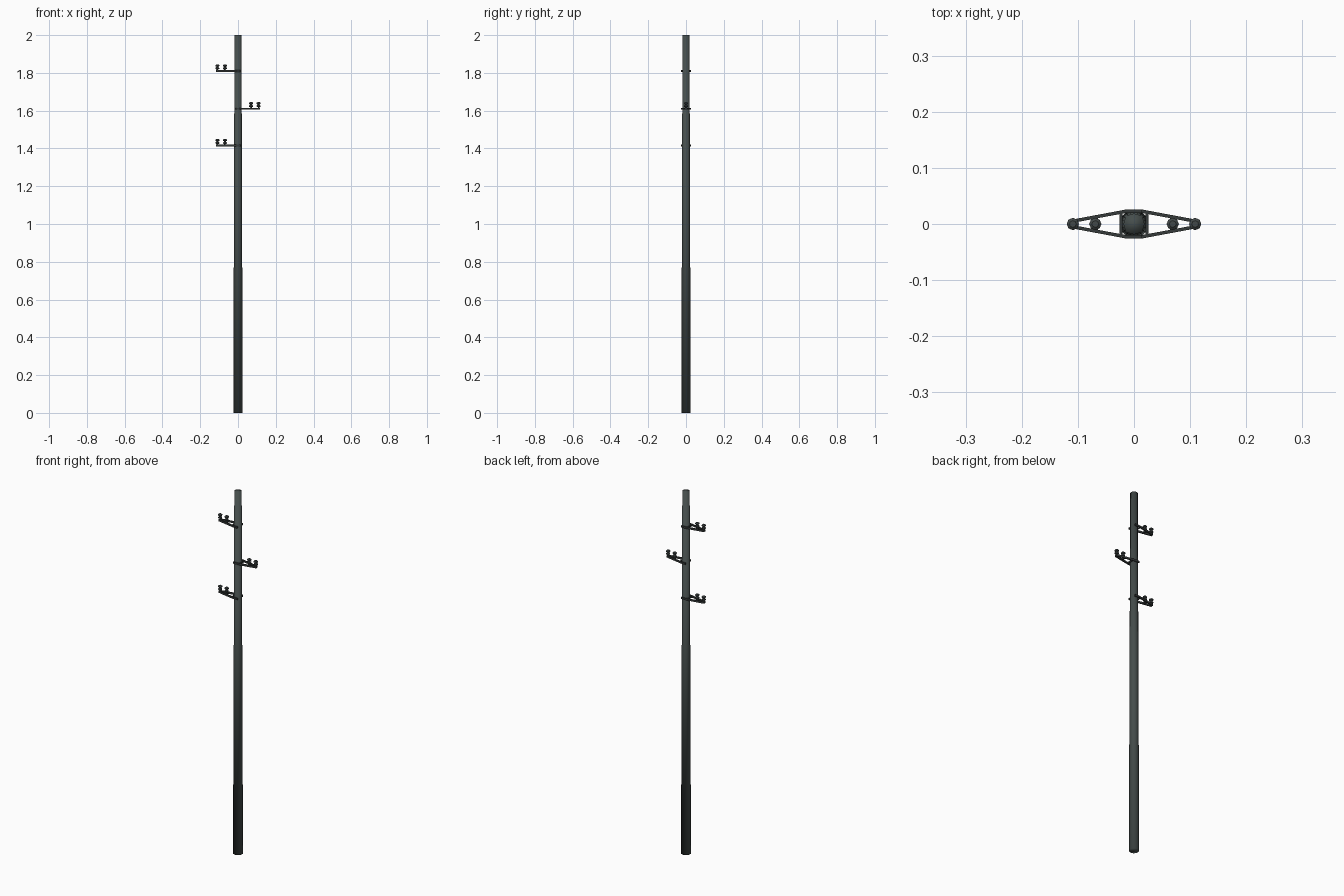
import bpy, bmesh, math
from mathutils import Vector

if "Cube" in bpy.data.objects:
    bpy.data.objects.remove(bpy.data.objects["Cube"])


def material(name, rgb):
    m = bpy.data.materials.new(name)
    m.diffuse_color = (*rgb, 1)
    m.use_nodes = True
    m.node_tree.nodes["Principled BSDF"].inputs["Base Color"].default_value = m.diffuse_color
    return m


POLE = material("grey green steel", (0.060, 0.075, 0.072))
ARM = material("dark bracket steel", (0.036, 0.042, 0.041))
GLASS = material("insulator grey", (0.055, 0.066, 0.066))


def finish(bm, name, mat, smooth=False):
    bmesh.ops.recalc_face_normals(bm, faces=bm.faces[:])
    me = bpy.data.meshes.new(name)
    bm.to_mesh(me)
    bm.free()
    me.materials.append(mat)
    for p in me.polygons:
        p.use_smooth = smooth
    ob = bpy.data.objects.new(name, me)
    bpy.context.collection.objects.link(ob)
    return ob


def lathe(name, profile, sides, mat, loc=(0, 0, 0), smooth=False):
    bm = bmesh.new()
    rings = []
    for r, z in profile:
        rings.append([bm.verts.new((loc[0] + r * math.cos(2 * math.pi * i / sides),
                                    loc[1] + r * math.sin(2 * math.pi * i / sides),
                                    loc[2] + z)) for i in range(sides)])
    for a, b in zip(rings, rings[1:]):
        for i in range(sides):
            j = (i + 1) % sides
            bm.faces.new((a[i], a[j], b[j], b[i]))
    bm.faces.new(rings[0][::-1])
    bm.faces.new(rings[-1])
    return finish(bm, name, mat, smooth)


def bar(bm, path, width, height, z):
    # rectangular bar swept along a flat path
    pts = [Vector(p) for p in path]
    rings = []
    for i, p in enumerate(pts):
        d = (pts[min(i + 1, len(pts) - 1)] - pts[max(i - 1, 0)]).normalized()
        n = Vector((-d.y, d.x)) * width / 2
        rings.append([bm.verts.new((p.x + s * n.x, p.y + s * n.y, z + h * height / 2))
                      for s, h in ((-1, -1), (1, -1), (1, 1), (-1, 1))])
    for a, b in zip(rings, rings[1:]):
        for i in range(4):
            j = (i + 1) % 4
            bm.faces.new((a[i], a[j], b[j], b[i]))
    bm.faces.new(rings[0])
    bm.faces.new(rings[-1])


# tapered pole, smooth across its caps
lathe("pole", [(0.025, 0), (0.0185, 2.0)], 20, POLE, smooth=True)

# bell-shaped insulator profile
BELL = [(0.004, -0.004), (0.004, 0.008), (0.010, 0.011), (0.010, 0.017),
        (0.006, 0.020), (0.006, 0.023), (0.011, 0.026), (0.011, 0.031), (0.006, 0.035)]

# three alternating cross arms
for k, (z, s) in enumerate(((1.81, -1), (1.61, 1), (1.415, -1)), 1):
    bm = bmesh.new()
    for side in (-1, 1):
        bar(bm, [(-s * 0.013, side * 0.023), (s * 0.013, side * 0.023),
                 (s * 0.115, side * 0.004)], 0.006, 0.010, z)
    # cross plates under the insulators and clamp straps by the pole
    bar(bm, [(s * 0.069, -0.013), (s * 0.069, 0.013)], 0.009, 0.007, z)
    bar(bm, [(s * 0.109, -0.006), (s * 0.109, 0.006)], 0.012, 0.009, z)
    bar(bm, [(s * 0.023, -0.021), (s * 0.023, 0.021)], 0.005, 0.008, z)
    finish(bm, f"cross_arm_{k}", ARM)
    for n, x in enumerate((0.069, 0.109), 1):
        lathe(f"insulator_{k}_{n}", BELL, 8, GLASS, (s * x, 0, z))
